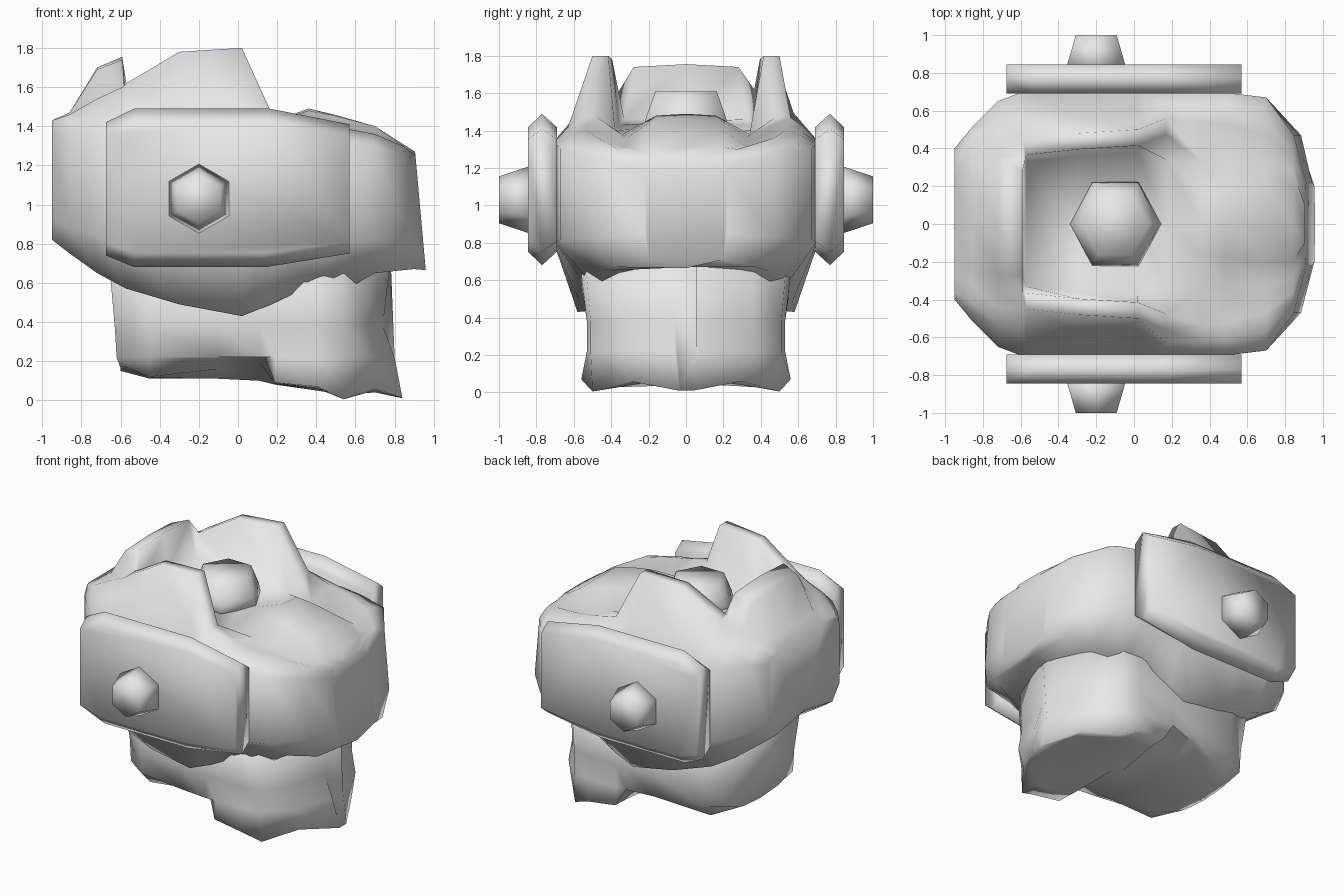
import bpy, bmesh, math

grey = bpy.data.materials.new("plain_grey")
grey.diffuse_color = (0.8, 0.8, 0.8, 1)


def finish(bm, name, angle):
    bmesh.ops.recalc_face_normals(bm, faces=bm.faces)
    me = bpy.data.meshes.new(name)
    bm.to_mesh(me)
    bm.free()
    me.materials.append(grey)
    ob = bpy.data.objects.new(name, me)
    bpy.context.collection.objects.link(ob)
    bpy.ops.object.select_all(action='DESELECT')
    ob.select_set(True)
    bpy.context.view_layer.objects.active = ob
    bpy.ops.object.shade_smooth_by_angle(angle=math.radians(angle))
    return ob


def loft(name, rings, angle=180):
    """Skin closed rings of 3D points and cap both ends."""
    bm = bmesh.new()
    rows = [[bm.verts.new(p) for p in r] for r in rings]
    n = len(rows[0])
    for a, b in zip(rows, rows[1:]):
        for i in range(n):
            j = (i + 1) % n
            bm.faces.new((a[i], a[j], b[j], b[i]))
    bm.faces.new(rows[0])
    bm.faces.new(rows[-1])
    return finish(bm, name, angle)


def mirrored(half):
    """Half section, bottom centre to top centre, completed across y = 0."""
    return half + [(x, -y, z) for x, y, z in half[-2:0:-1]]


# helmet shell with side fins, back crest, top recess and raised brow
# x, rim y, rim z, width, side low, side high, fin y, fin z, floor y, floor z, middle z
shell = [
    (-.95, .32, .82, .40, .92, 1.36, .36, 1.43, .22, 1.43, 1.43),
    (-.86, .38, .75, .51, .88, 1.37, .41, 1.46, .24, 1.47, 1.47),
    (-.72, .47, .65, .65, .84, 1.36, .44, 1.54, .26, 1.69, 1.70),
    (-.59, .53, .58, .70, .80, 1.35, .45, 1.60, .28, 1.74, 1.755),
    (-.57, .53, .57, .70, .80, 1.35, .45, 1.62, .33, 1.46, 1.46),
    (-.30, .58, .49, .70, .78, 1.35, .48, 1.78, .36, 1.43, 1.45),
    (.02, .58, .43, .70, .78, 1.35, .50, 1.80, .38, 1.40, 1.43),
    (.17, .57, .49, .70, .78, 1.35, .56, 1.47, .34, 1.38, 1.42),
    (.36, .54, .58, .70, .80, 1.34, .54, 1.42, .16, 1.48, 1.49),
    (.49, .46, .53, .695, .80, 1.33, .53, 1.40, .18, 1.455, 1.46),
    (.70, .44, .65, .67, .82, 1.30, .47, 1.36, .20, 1.40, 1.40),
    (.86, .37, .67, .47, .83, 1.25, .36, 1.30, .20, 1.31, 1.31),
    (.92, .20, .71, .22, .85, 1.18, .18, 1.25, .10, 1.27, 1.27),
]
rings = []
for x, ry, rz, w, lo, hi, fy, fz, ly, lz, mz in shell:
    lift = .06 if x < .6 else .02 if x < .8 else 0 if x < .9 else -.045
    inner = (.33, fz - .05) if .3 < x < .8 else (fy - .085, fz)   # valley beside the brow
    if -.45 < x < .1:
        base = (.56, 1.47)                                        # foot of the fin
    else:
        base = ((w + fy) / 2, (hi + fz) / 2 + .01)
    half = [(0, rz + lift), (ry, rz), (w, lo), (w, hi), base, (fy, fz),
            inner, (ly, lz), (0, mz)]
    slant = .09 if x > .8 else 0
    rings.append(mirrored([(x + slant * (1.1 - z), y, z) for y, z in half]))
loft("helmet_shell", rings)

# jaw with cheek guards and a pointed chin
# x, top width, middle width, bottom width, edge z, centre z
jaw = [
    (-.62, .38, .34, .26, .18, .15),
    (-.45, .50, .46, .36, .12, .11),
    (-.10, .57, .51, .46, .21, .11),
    (.11, .58, .53, .50, .28, .10),
    (.19, .58, .53, .54, .09, .08),
    (.40, .57, .53, .56, .07, .05),
    (.54, .54, .51, .50, .005, .05),
    (.67, .36, .36, .30, .06, .04),
    (.76, .06, .06, .04, .01, .01),
]
rings = []
for x, wt, wm, wb, ze, zc in jaw:
    half = [(0, zc), (wb * .75, (ze + zc) / 2), (wb, ze), (wm, .22), (wm, .38), (wt, .72), (0, .72)]
    shift = [0] * 7
    if x > .7:
        shift = [.08, .08, .08, .04, -.02, .02, .02]
    elif x > .6:
        shift = [.03, .03, .03, .02, -.01, .01, .01]
    elif x < -.6:
        shift = [.02, .02, .02, 0, -.01, -.04, -.04]
    rings.append(mirrored([(x + s, y, z) for (y, z), s in zip(half, shift)]))
loft("jaw", rings)

# side panels with wedge rims, and their bolts
outline = [(-.675, .74), (-.53, .68), (.14, .68), (.57, .75),
           (.57, 1.41), (.16, 1.49), (-.53, 1.49), (-.675, 1.42)]
for side, label in ((-1, "front"), (1, "back")):
    loft(label + "_side_panel",
         [[(x, side * y, 1.085 + (z - 1.085) * k) for x, z in outline]
          for y, k in ((.69, .82), (.77, 1), (.845, .82))])
    loft(label + "_bolt",
         [[(-.2 + r * math.sin(i * math.pi / 3), side * y,
            1.03 + r * math.cos(i * math.pi / 3)) for i in range(6)]
          for y, r in ((.82, .185), (1.0, .125))])

# hexagonal top knob sitting in the recess
loft("top_knob",
     [[(-.1 + r * math.cos(i * math.pi / 3), r * 1.05 * math.sin(i * math.pi / 3), z)
       for i in range(6)]
      for z, r in ((1.39, .25), (1.47, .235), (1.61, .18))])
